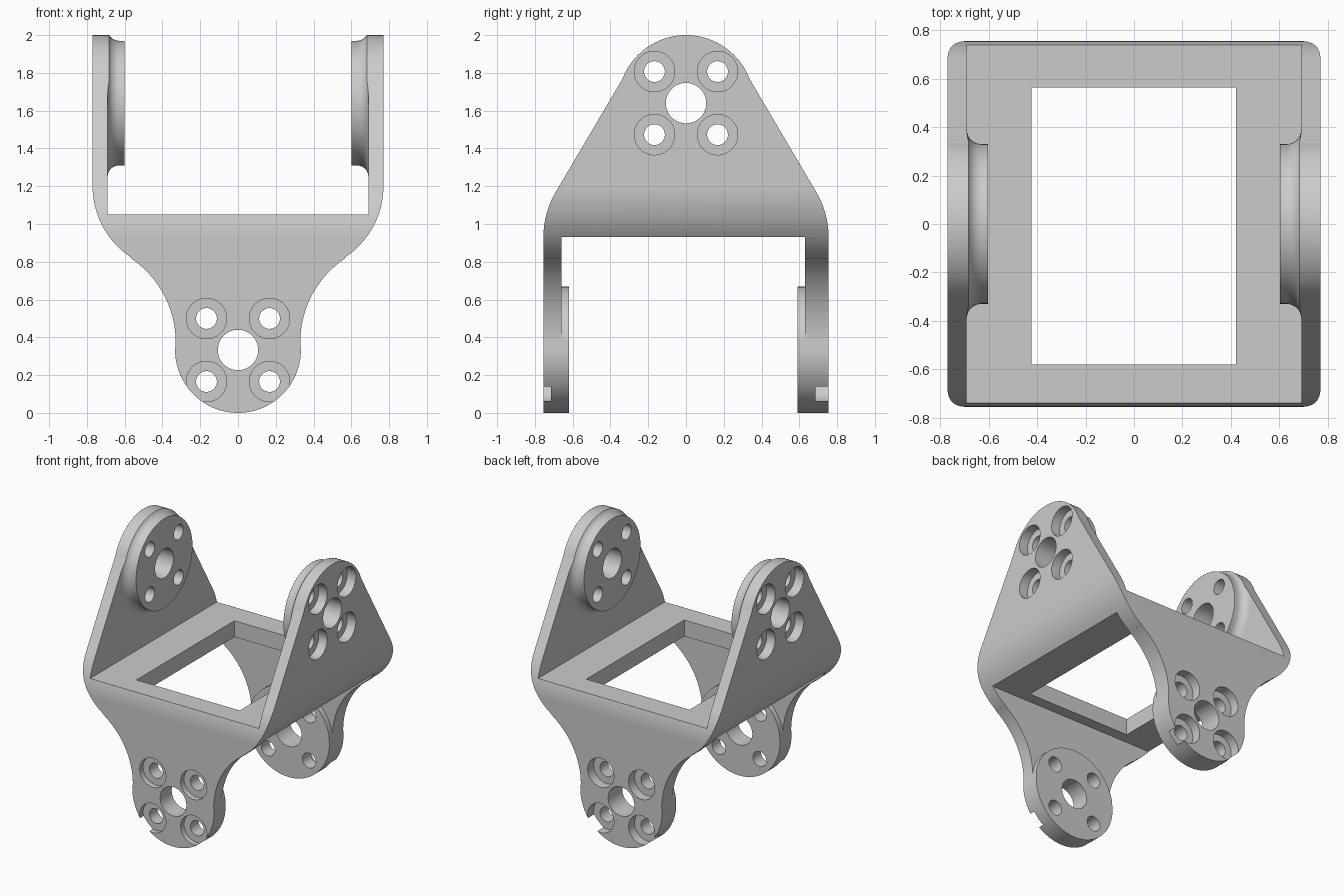
import bpy, bmesh
from math import sin, cos, radians, pi

old = bpy.data.objects.get("Cube")
if old:
    bpy.data.objects.remove(old, do_unlink=True)

UP_Z, LOW_Z = 1.64, 0.333      # heights of the two pivot axes
BORE, SCREW, PITCH = 0.107, 0.055, 0.167


def arc(cx, cz, r, a0, a1, n):
    angles = [radians(a0 + (a1 - a0) * i / n) for i in range(n + 1)]
    return [(cx + r * cos(a), cz + r * sin(a)) for a in angles]


def mirrored(half):
    return half + [(-x, z) for x, z in reversed(half) if x > 1e-4]


def place(axis, a, t, z):
    return (t, a, z) if axis == "x" else (a, t, z)


def loft(bm, rings):
    """Skin a list of equal vertex rings and cap both ends."""
    rings = [[bm.verts.new(p) for p in ring] for ring in rings]
    n = len(rings[0])
    for r0, r1 in zip(rings, rings[1:]):
        for i in range(n):
            j = (i + 1) % n
            bm.faces.new((r0[i], r0[j], r1[j], r1[i]))
    bm.faces.new(rings[0][::-1])
    bm.faces.new(rings[-1])


def prism(bm, outline, axis, lo, hi):
    loft(bm, [[place(axis, a, t, z) for a, z in outline] for t in (lo, hi)])


def box(bm, x0, x1, y0, y1, z0, z1):
    prism(bm, [(x0, z0), (x1, z0), (x1, z1), (x0, z1)], "y", y0, y1)


def lathe(bm, axis, ca, cz, profile, sign, n=64):
    """Turn (radius, distance) points around an axis parallel to x or y."""
    loft(bm, [[place(axis, ca + r * cos(2 * pi * i / n), sign * t,
                     cz + r * sin(2 * pi * i / n)) for i in range(n)]
              for r, t in profile])


def finish(name, bm):
    bmesh.ops.recalc_face_normals(bm, faces=bm.faces)
    mesh = bpy.data.meshes.new(name)
    bm.to_mesh(mesh)
    bm.free()
    obj = bpy.data.objects.new(name, mesh)
    bpy.context.collection.objects.link(obj)
    return obj


def activate(obj):
    bpy.ops.object.select_all(action="DESELECT")
    obj.select_set(True)
    bpy.context.view_layer.objects.active = obj


def boolean(obj, cutter, operation):
    mod = obj.modifiers.new("cut", "BOOLEAN")
    mod.operation, mod.solver, mod.object = operation, "EXACT", cutter
    activate(obj)
    bpy.ops.object.modifier_apply(modifier=mod.name)
    bpy.data.objects.remove(cutter, do_unlink=True)


# Outer block: front outline crossed with side outline
front = mirrored([(0.77, 2.2)] + arc(0.32, 1.2, 0.45, 0, -56.7, 20)
                 + arc(0.863, 0.375, 0.533, 123.3, 180, 20)
                 + arc(0, LOW_Z, 0.333, 0, -90, 20))
side = mirrored(arc(0, UP_Z, 0.36, 90, 21, 20)
                + arc(0.285, 0.93, 0.47, 30.6, 0, 14) + [(0.755, -0.2)])
bm = bmesh.new()
prism(bm, front, "y", -1, 1)
bracket = finish("pivot_bracket", bm)
bm = bmesh.new()
prism(bm, side, "x", -1, 1)
boolean(bracket, finish("side_outline", bm), "INTERSECT")

# Space between the upper arms, leaving filleted round bosses
bm = bmesh.new()
box(bm, -0.69, 0.69, -1, 1, 1.05, 2.5)
upper_gap = finish("upper_gap", bm)
bm = bmesh.new()
fillet = [(r, t) for t, r in arc(0.63, 0.39, 0.06, -90, 0, 10)]
boss = [(0.33, 0.602)] + fillet + [(0.39, 0.8)]
for s in (-1, 1):
    lathe(bm, "x", 0, UP_Z, boss, s, 96)
boolean(upper_gap, finish("upper_bosses", bm), "DIFFERENCE")
boolean(bracket, upper_gap, "DIFFERENCE")

# Space between the lower arms, leaving plain round bosses
bm = bmesh.new()
box(bm, -1, 1, -0.66, 0.63, -0.5, 0.93)
lower_gap = finish("lower_gap", bm)
bm = bmesh.new()
for s, face in ((-1, 0.62), (1, 0.59)):
    lathe(bm, "y", 0, LOW_Z, [(0.335, face), (0.335, 0.9)], s, 96)
boolean(lower_gap, finish("lower_bosses", bm), "DIFFERENCE")
boolean(bracket, lower_gap, "DIFFERENCE")

# Window in the middle plate, pivot bores and counterbored screw holes
bm = bmesh.new()
box(bm, -0.423, 0.42, -0.58, 0.563, 0.8, 1.2)
for axis, s, z, outer, depth in (("x", -1, UP_Z, 0.77, 0.07),
                                 ("x", 1, UP_Z, 0.77, 0.07),
                                 ("y", -1, LOW_Z, 0.755, 0.04),
                                 ("y", 1, LOW_Z, 0.755, 0.07)):
    lathe(bm, axis, 0, z, [(BORE, 0.5), (BORE, 0.9)], s)
    step = outer - depth
    screw = [(SCREW, 0.5), (SCREW, step), (BORE, step), (BORE, 0.9)]
    for a in (-PITCH, PITCH):
        for b in (-PITCH, PITCH):
            lathe(bm, axis, a, z + b, screw, s, 48)
boolean(bracket, finish("holes", bm), "DIFFERENCE")

# Plain grey finish
grey = bpy.data.materials.new("light_grey")
grey.use_nodes = True
colour = (0.6, 0.6, 0.6, 1)
grey.diffuse_color = colour
grey.node_tree.nodes["Principled BSDF"].inputs["Base Color"].default_value = colour
bracket.data.materials.clear()
bracket.data.materials.append(grey)
for poly in bracket.data.polygons:
    poly.material_index = 0

# Smooth the curves and keep the flat faces flat
activate(bracket)
bpy.ops.object.shade_smooth_by_angle(angle=radians(25))
weighted = bracket.modifiers.new("flat_faces", "WEIGHTED_NORMAL")
weighted.keep_sharp = True
